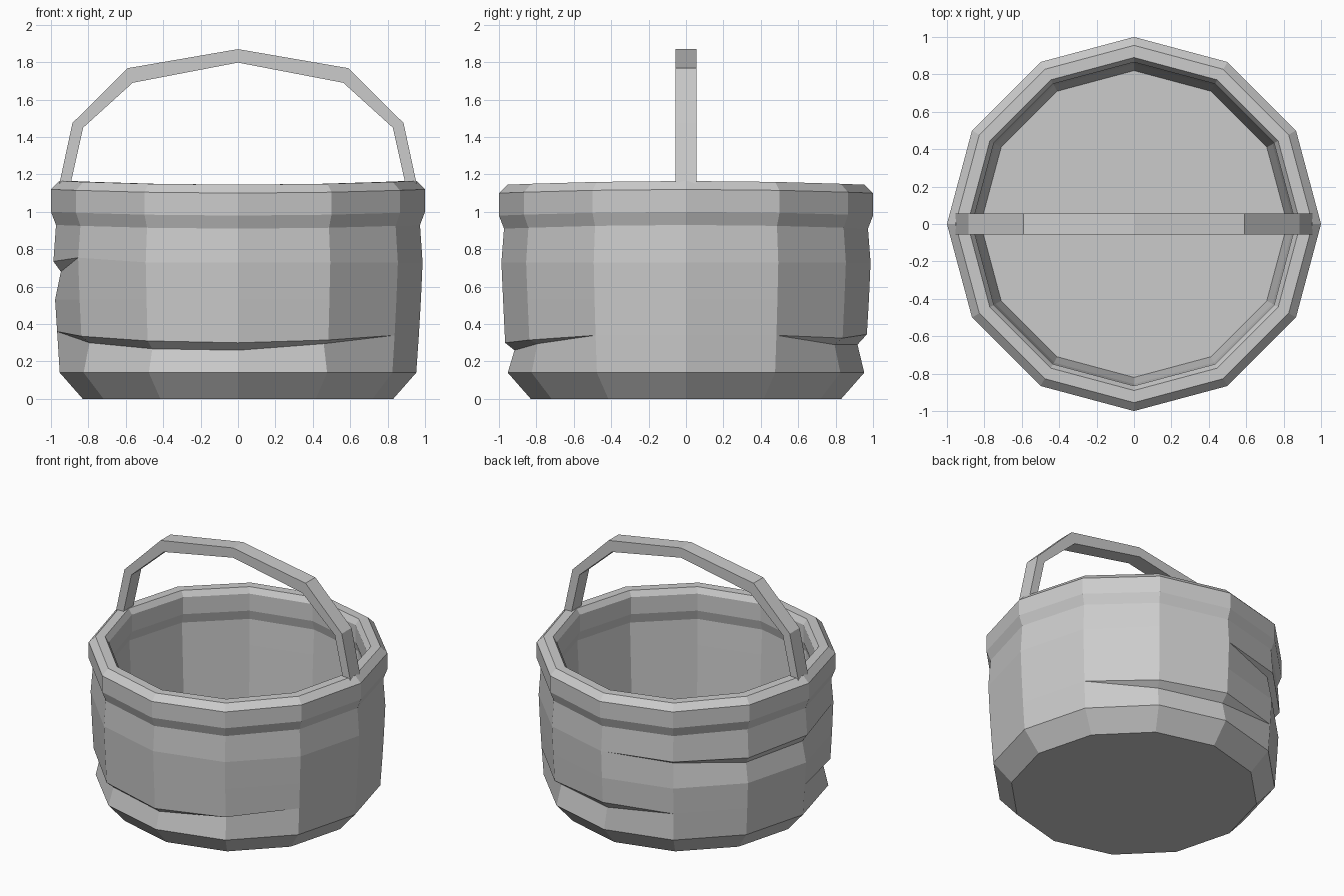
import bpy, bmesh
from math import sin, cos, radians

if "Cube" in bpy.data.objects:
    bpy.data.objects.remove(bpy.data.objects["Cube"])

SIDES = 12

# Plank gaps: angle -> (upper lip z, lower lip z); zero-height ends elsewhere
LOW_GAP = {180: (.36, .36), 210: (.335, .30), 240: (.31, .268), 270: (.30, .26),
           300: (.315, .295), 60: (.325, .29), 90: (.345, .29)}
HIGH_GAP = {120: (.73, .705), 150: (.72, .67), 180: (.735, .68), 210: (.755, .755)}


def lips(gap, ang, r, z, depth):
    """Lower then upper lip of a plank gap (coincident where closed)."""
    up, lo = gap.get(ang, (z, z))
    inset = depth if up - lo > .01 else 0
    return [(r - inset, lo), (r, up)]


def wall_profile(ang):
    """Section from the outer base, over the rim, to the inner floor."""
    dz = -.02 * sin(radians(ang)) ** 2
    p = [(.83, .005), (.953, .14)]
    p += lips(LOW_GAP, ang, .967, .34, .05)
    p += [(.978, .53)]
    p += lips(HIGH_GAP, ang, .987, .73, .04)
    p += [(.973, .93 + dz), (1, 1.0 + dz), (1, 1.12 + dz), (.955, 1.165 + dz),
          (.89, 1.165 + dz), (.865, 1.125 + dz), (.865, 1.0 + dz),
          (.885, .93 + dz), (.875, .73), (.855, .34), (.82, .14)]
    return p


def make_object(name, bm):
    bmesh.ops.remove_doubles(bm, verts=bm.verts, dist=.0005)
    bmesh.ops.recalc_face_normals(bm, faces=bm.faces)
    mesh = bpy.data.meshes.new(name)
    bm.to_mesh(mesh)
    bm.free()
    ob = bpy.data.objects.new(name, mesh)
    bpy.context.collection.objects.link(ob)
    return ob


# Bucket: twelve-sided wall with rim, base and inner floor
bm = bmesh.new()
cols = []
for i in range(SIDES):
    deg = i * 360 // SIDES
    a = radians(deg)
    cols.append([bm.verts.new((r * cos(a), r * sin(a), max(z, 0)))
                 for r, z in wall_profile(deg)])
for c in cols:
    c[0].co.z = 0
for i in range(SIDES):
    a, b = cols[i], cols[(i + 1) % SIDES]
    for j in range(len(a) - 1):
        bm.faces.new((a[j], b[j], b[j + 1], a[j + 1]))
bm.faces.new([c[0] for c in reversed(cols)])
bm.faces.new([c[-1] for c in cols])
make_object("bucket", bm)

# Handle: flat bar bent over the opening, (outer x, z, inner x, z) per bend
half = [(.955, 1.15, .895, 1.15), (.885, 1.475, .828, 1.45), (.59, 1.768, .563, 1.69)]
path = [(-a, b, -c, d) for a, b, c, d in half] + [(0, 1.87, 0, 1.798)] + half[::-1]
W = .057
bm = bmesh.new()
rings = [[bm.verts.new(co) for co in
          ((ox, -W, oz), (ox, W, oz), (ix, W, iz), (ix, -W, iz))]
         for ox, oz, ix, iz in path]
for a, b in zip(rings, rings[1:]):
    for k in range(4):
        n = (k + 1) % 4
        bm.faces.new((a[k], a[n], b[n], b[k]))
bm.faces.new(rings[0])
bm.faces.new(rings[-1][::-1])
make_object("handle", bm)
